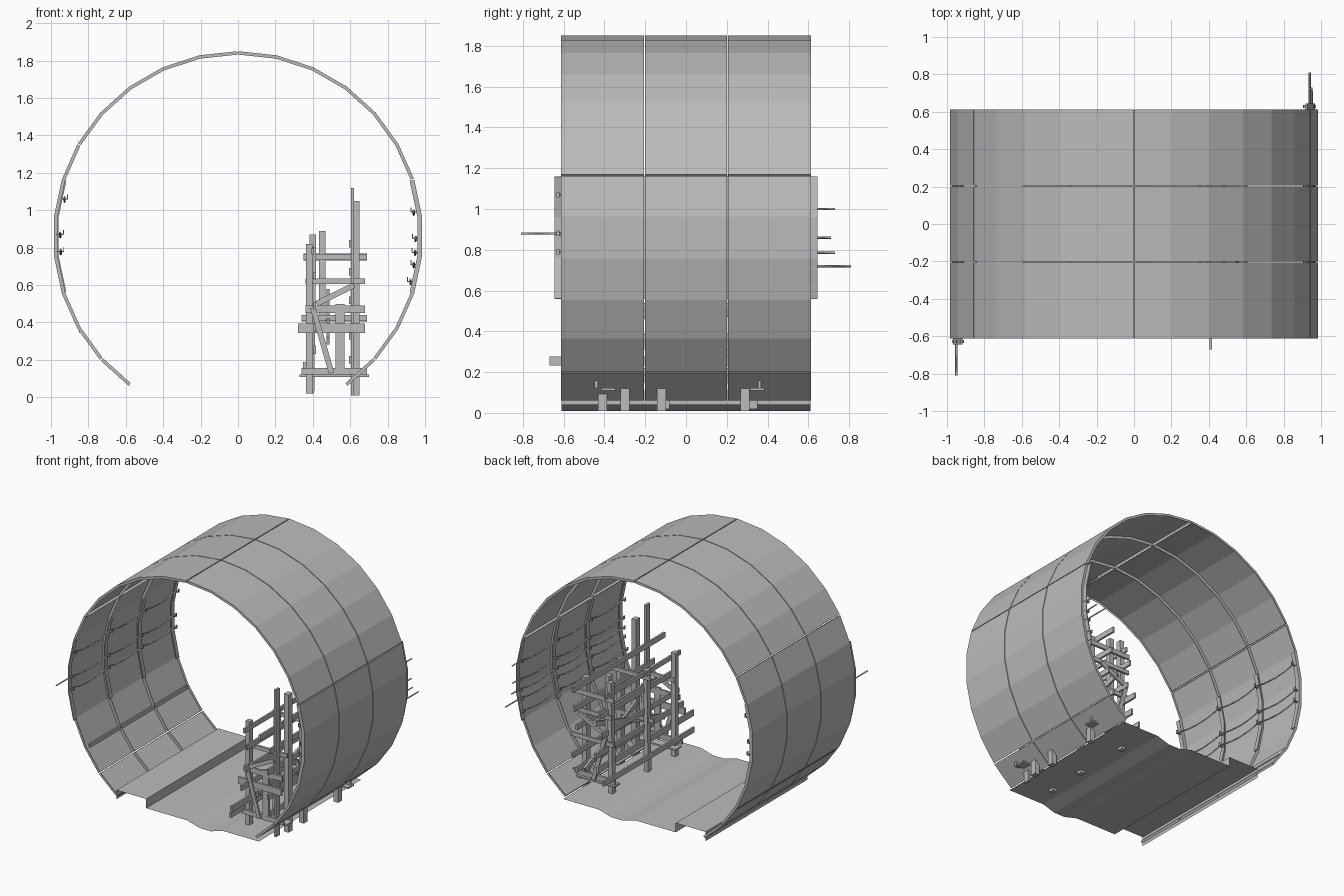
import bpy, bmesh, math
from mathutils import Vector as V

if "Cube" in bpy.data.objects:
    bpy.data.objects.remove(bpy.data.objects["Cube"])

grey = bpy.data.materials.new("dull_grey")
grey.diffuse_color = (0.5, 0.5, 0.5, 1)
grey.use_nodes = True
grey.node_tree.nodes["Principled BSDF"].inputs["Base Color"].default_value = grey.diffuse_color
CZ, R = 0.86, 0.99          # tunnel axis height and outer radius


def make(name, verts, faces):
    me = bpy.data.meshes.new(name)
    me.from_pydata(verts, [], faces)
    bm = bmesh.new()
    bm.from_mesh(me)
    bmesh.ops.recalc_face_normals(bm, faces=bm.faces)
    bm.to_mesh(me)
    bm.free()
    me.materials.append(grey)
    ob = bpy.data.objects.new(name, me)
    bpy.context.collection.objects.link(ob)
    return ob


def polar(deg, r):
    a = math.radians(deg)
    return r * math.sin(a), CZ + r * math.cos(a)


def beam(name, p0, p1, thick, wide, side=(0, 1, 0)):
    """Straight board from p0 to p1; thick is measured along side."""
    p0, p1 = V(p0), V(p1)
    d = (p1 - p0).normalized()
    w = d.cross(V(side)).normalized()
    s = w.cross(d)
    c = [(-1, -1), (1, -1), (1, 1), (-1, 1)]
    verts = [p + s * (i * thick / 2) + w * (j * wide / 2) for p in (p0, p1) for i, j in c]
    faces = [(0, 1, 2, 3), (4, 5, 6, 7)] + [(i, (i + 1) % 4, (i + 1) % 4 + 4, i + 4) for i in range(4)]
    return make(name, verts, faces)


def panel(name, a0, a1, y0, y1, depth=0.018):
    """Curved lining sheet with inward flanges round its rim."""
    n = round((a1 - a0) / 12)
    g = 0.2
    angs = [a0 + 12 * i for i in range(n + 1)]
    angs[0] += g
    angs[-1] -= g
    verts = []
    for a in angs:
        (xo, zo), (xi, zi) = polar(a, R), polar(a, R - depth)
        verts += [(xi, y0, zi), (xo, y0, zo), (xo, y1, zo), (xi, y1, zi)]
    faces = [(4 * i + k, 4 * i + k + 1, 4 * i + k + 5, 4 * i + k + 4) for i in range(n) for k in range(3)]
    faces += [(0, 1, 2, 3), (4 * n, 4 * n + 1, 4 * n + 2, 4 * n + 3)]
    return make(name, verts, faces)


def arc_bar(name, a0, a1, r0, r1, y0, y1):
    """Solid bar following the tunnel wall."""
    n = round((a1 - a0) / 12)
    verts = []
    for i in range(n + 1):
        (xi, zi), (xo, zo) = polar(a0 + 12 * i, r0), polar(a0 + 12 * i, r1)
        verts += [(xi, y0, zi), (xo, y0, zo), (xo, y1, zo), (xi, y1, zi)]
    faces = [(4 * i + k, 4 * i + (k + 1) % 4, 4 * i + (k + 1) % 4 + 4, 4 * i + k + 4)
             for i in range(n) for k in range(4)]
    faces += [(0, 1, 2, 3), (4 * n, 4 * n + 1, 4 * n + 2, 4 * n + 3)]
    return make(name, verts, faces)


def cable(name, pts, rad):
    cu = bpy.data.curves.new(name, 'CURVE')
    cu.dimensions = '3D'
    cu.bevel_depth, cu.bevel_resolution, cu.use_fill_caps = rad, 0, True
    sp = cu.splines.new('POLY')
    sp.points.add(len(pts) - 1)
    for p, q in zip(sp.points, pts):
        p.co = (*q, 1)
    cu.materials.append(grey)
    bpy.context.collection.objects.link(bpy.data.objects.new(name, cu))


# Tunnel lining: three rings of flanged panels
seams = [-144, -132, -60, 0, 72, 132, 144]
for y0, y1 in ((-0.612, -0.206), (-0.2, 0.2), (0.206, 0.612)):
    for a0, a1 in zip(seams, seams[1:]):
        panel("lining_panel", a0, a1, y0, y1)

# Floor sheet with raised walkway on the left and a shallow drain
prof = [(-0.59, 0.04), (-0.59, 0.11), (-0.34, 0.11), (-0.34, 0.04), (0, 0.04),
        (0.11, 0.01), (0.2, 0.01), (0.3, 0.04), (0.6, 0.04)]
make("floor", [(x, y, z) for x, z in prof for y in (-0.61, 0.61)],
     [(2 * i, 2 * i + 1, 2 * i + 3, 2 * i + 2) for i in range(len(prof) - 1)])

# Low rail along the left wall
beam("wall_rail", (-0.845, -0.57, 0.36), (-0.845, 0.6, 0.36), 0.012, 0.025, (1, 0, 0))

# Cable brackets, hooks and sagging cables on both walls; ends give the overhang
walls = [(-1, [(1.07, 0.6), (0.88, 0.81), (0.79, 0.6)]),
         (1, [(1.0, 0.73), (0.86, 0.71), (0.785, 0.73), (0.72, 0.81), (0.63, 0.62)])]
for s, runs in walls:
    ys = [s * y for y in (0.628, 0.2, -0.2, -0.595)]
    for y in ys:
        a0, a1 = (72, 108) if s > 0 else (-108, -72)
        arc_bar("cable_bracket", a0, a1, 0.965, 0.973, y - 0.017, y + 0.017)
    for z, end in runs:
        wall = math.sqrt(0.972 ** 2 - (z - CZ) ** 2)
        cx = s * (wall - 0.022)
        for y in ys:
            beam("cable_hook", (s * wall, y, z - 0.01), (s * (wall - 0.04), y, z - 0.01), 0.014, 0.006)
            beam("cable_hook_tip", (s * (wall - 0.038), y, z - 0.01), (s * (wall - 0.038), y, z + 0.014), 0.014, 0.005)
        pts = [(cx, s * end, z)]
        for i, y in enumerate(ys):
            pts.append((cx, y, z))
            if i < 3:
                step = (ys[i + 1] - y) / 4
                pts += [(cx, y + step * k, z - d) for k, d in ((1, 0.018), (2, 0.025), (3, 0.018))]
        cable("cable", pts, 0.006)

# Timber frame: inner posts (x, y, bottom, top, lean)
for x, y, z0, z1, lean in ((0.38, -0.41, 0.02, 0.82, 0.0), (0.39, -0.1, 0.02, 0.8, 0.01),
                           (0.385, 0.33, 0.02, 0.87, 0.015), (0.45, 0.28, 0.4, 0.89, 0.0)):
    beam("inner_post", (x, y, z0), (x + lean, y, z1), 0.04, 0.035)
# Outer posts that pass through the foot of the lining
for x, y, z1, w in ((0.612, -0.41, 1.12, 0.018), (0.63, -0.3, 1.05, 0.038),
                    (0.63, -0.12, 0.82, 0.038), (0.63, 0.29, 0.84, 0.038)):
    beam("outer_post", (x, y, 0.01), (x, y, z1), 0.045, w)
beam("centre_board", (0.545, -0.44, 0.12), (0.545, -0.44, 0.5), 0.015, 0.05)

# Cross boards tying inner and outer posts
for y, z, h, x0, x1 in ((-0.44, 0.14, 0.035, 0.34, 0.69), (-0.45, 0.37, 0.05, 0.32, 0.68),
                        (-0.44, 0.47, 0.04, 0.36, 0.68), (-0.38, 0.62, 0.03, 0.36, 0.68),
                        (-0.1, 0.425, 0.03, 0.34, 0.69), (-0.08, 0.75, 0.03, 0.35, 0.69),
                        (0.36, 0.14, 0.035, 0.34, 0.69), (0.37, 0.42, 0.03, 0.34, 0.69),
                        (0.37, 0.62, 0.03, 0.36, 0.68), (0.36, 0.75, 0.035, 0.35, 0.69)):
    beam("cross_board", (x0, y, z), (x1, y, z), 0.016, h)
for y in (-0.38, 0.35):
    beam("base_sleeper", (0.33, y, 0.115), (0.70, y, 0.115), 0.07, 0.012)

# Diagonal braces
for y in (-0.46, 0.39):
    beam("diagonal_brace", (0.40, y, 0.48), (0.50, y, 0.13), 0.014, 0.03)
    beam("diagonal_brace", (0.42, y, 0.5), (0.62, y, 0.6), 0.014, 0.03)

# Long planks on edge along the tunnel (x, z, start, end, height)
for x, z, y0, y1, h in ((0.41, 0.255, -0.67, 0.47, 0.045), (0.355, 0.17, -0.6, 0.48, 0.04),
                        (0.41, 0.37, -0.55, 0.5, 0.04), (0.41, 0.49, -0.5, 0.42, 0.04),
                        (0.41, 0.65, -0.48, 0.45, 0.04), (0.4, 0.78, -0.5, 0.4, 0.035),
                        (0.6, 0.82, -0.6, 0.5, 0.04), (0.6, 0.67, -0.48, 0.48, 0.04),
                        (0.6, 0.52, -0.5, 0.45, 0.04), (0.6, 0.33, -0.5, 0.5, 0.04),
                        (0.6, 0.2, -0.48, 0.45, 0.04)):
    beam("long_plank", (x, y0, z), (x, y1, z), 0.014, h, (1, 0, 0))
# Sloping planks lying between the sides
beam("sloping_plank", (0.48, -0.43, 0.3), (0.48, 0.4, 0.56), 0.016, 0.04, (1, 0, 0))
beam("sloping_plank", (0.55, 0.42, 0.2), (0.55, -0.2, 0.48), 0.016, 0.04, (1, 0, 0))
